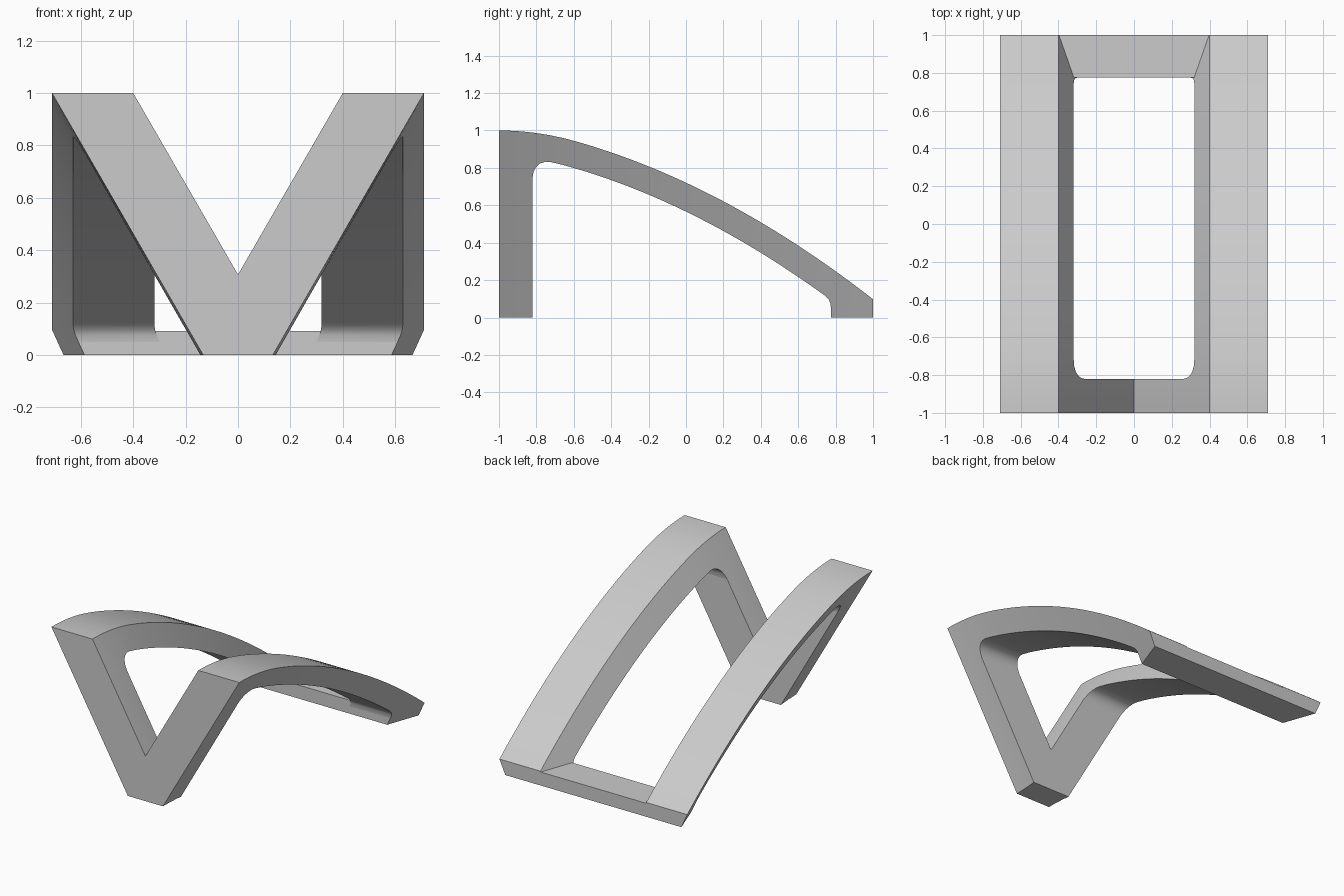
import bpy, bmesh, math

cube = bpy.data.objects.get("Cube")
if cube:
    bpy.data.objects.remove(cube)

OUT, INN, TAPER = 0.71, 0.40, math.tan(math.radians(30))
THICK, BAR_TOP = 0.14, 0.092
LEG_BACK, BAR_FRONT = -0.82, 0.775

grey = bpy.data.materials.new("plain grey")
grey.use_nodes = True
grey.diffuse_color = (0.6, 0.6, 0.6, 1)
grey.node_tree.nodes["Principled BSDF"].inputs["Base Color"].default_value = (0.6, 0.6, 0.6, 1)


def top(y):
    """Height of the upper curve."""
    u = y + 1
    v = u - 0.4
    return 1 - 0.344 * u * u if v < 0 else 0.945 - 0.28 * v - 0.156 * v * v


def cosine(y):
    """Cosine of the upper curve's slope angle."""
    u = y + 1
    slope = 0.688 * u if u < 0.4 else 0.28 + 0.312 * (u - 0.4)
    return 1 / math.hypot(1, slope)


def side(x, y, z):
    """Point on a side wall that leans inward below the upper curve."""
    return (max(0, x - TAPER * (top(y) - z) * cosine(y)), y, z)


def steps(a, b, n):
    return [a + (b - a) * i / n for i in range(n + 1)]


def loft(name, rings, caps):
    """Skin the rings into a half solid, then mirror it across x = 0."""
    bm = bmesh.new()
    loops = [[bm.verts.new(p) for p in ring] for ring in rings]
    n = len(loops[0])
    for a, b in zip(loops, loops[1:]):
        for i in range(n):
            quad = (a[i], a[(i + 1) % n], b[(i + 1) % n], b[i])
            if any(v.co.x > 1e-6 for v in quad):
                bm.faces.new(quad)
    if caps:
        bm.faces.new(loops[0])
        bm.faces.new(loops[-1])
    bmesh.ops.remove_doubles(bm, verts=bm.verts, dist=1e-5)
    # Mirrored half
    geo = bm.verts[:] + bm.edges[:] + bm.faces[:]
    copy = bmesh.ops.duplicate(bm, geom=geo)["geom"]
    for v in copy:
        if isinstance(v, bmesh.types.BMVert):
            v.co.x *= -1
    bmesh.ops.remove_doubles(bm, verts=bm.verts, dist=1e-5)
    bmesh.ops.recalc_face_normals(bm, faces=bm.faces)
    mesh = bpy.data.meshes.new(name)
    bm.to_mesh(mesh)
    bm.free()
    mesh.materials.append(grey)
    obj = bpy.data.objects.new(name, mesh)
    bpy.context.collection.objects.link(obj)
    bpy.ops.object.select_all(action="DESELECT")
    obj.select_set(True)
    bpy.context.view_layer.objects.active = obj
    bpy.ops.object.shade_smooth_by_angle(angle=math.radians(30))


# Front V-shaped legs
rings = []
for y in steps(-1, LEG_BACK, 4):
    notch = top(y) - INN / TAPER / cosine(y)
    rings.append([(OUT, y, top(y)), side(OUT, y, 0), (0, y, 0),
                  (0, y, notch), (INN, y, top(y))])
loft("front_legs", rings, True)

# Curved side rails, with rounded inner corners at both ends
under = [(LEG_BACK, 0.75), (-0.815, 0.78), (-0.80, 0.807), (-0.78, 0.824), (-0.75, 0.833)]
under += [(y, top(y) - THICK / cosine(y)) for y in steps(-0.72, 0.72, 24)]
under += [(0.745, 0.115), (0.763, 0.096), (0.772, 0.077), (BAR_FRONT, 0.05)]
loft("side_rails", [[(OUT, y, top(y)), side(OUT, y, z), side(INN, y, z), (INN, y, top(y))]
                    for y, z in under], False)

# Low back bar, flat on top between the rails
loft("back_bar", [[(OUT, y, top(y)), side(OUT, y, 0), (0, y, 0), (0, y, BAR_TOP),
                   side(INN, y, BAR_TOP), (INN, y, top(y))]
                  for y in steps(BAR_FRONT, 1, 5)], True)
